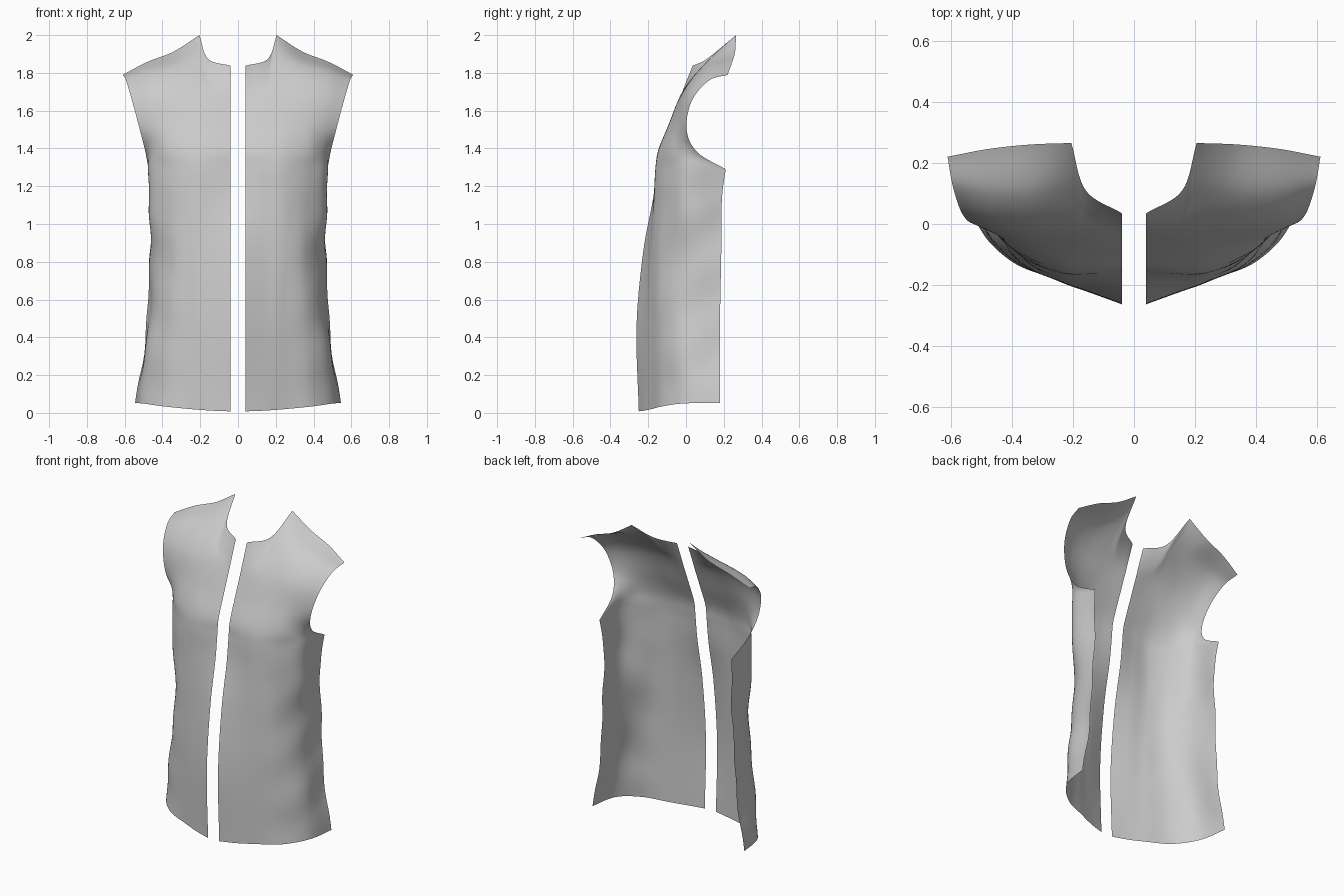
import bpy, math
from mathutils import Vector

if "Cube" in bpy.data.objects:
    bpy.data.objects.remove(bpy.data.objects["Cube"])

CENTRE_X = 0.04
# Body rows, hem to armpit: height, then plan points (x, y) from front edge to side seam
LOWER = [
    (0.00, -.25, .14, -.222, .25, -.182, .40, -.125, .505, -.01, .545, .18),
    (0.45, -.262, .14, -.225, .24, -.19, .37, -.125, .465, 0.0, .485, .18),
    (0.85, -.227, .14, -.20, .25, -.175, .36, -.12, .445, 0.0, .46, .187),
    (1.13, -.175, .14, -.172, .25, -.162, .37, -.105, .46, 0.0, .465, .19),
    (1.29, -.155, .14, -.162, .25, -.154, .38, -.09, .47, .01, .475, .21),
]
HEM_RISE = (.008, .012, .02, .035, .05, .052)
# Chest rows, armpit to neck and shoulder: (y, z) of front edge, then (x, y, z)
UPPER = [
    (-.142, 1.39, .14, -.147, 1.39, .25, -.138, 1.39, .38, -.09, 1.39, .455, -.02, 1.385, .49, .06, 1.38),
    (-.092, 1.52, .14, -.095, 1.52, .25, -.09, 1.52, .37, -.065, 1.52, .45, -.035, 1.51, .52, .003, 1.50),
    (-.035, 1.66, .14, -.03, 1.68, .23, -.012, 1.71, .36, -.01, 1.70, .47, .003, 1.68, .56, .03, 1.65),
    (.0, 1.75, .15, .03, 1.77, .213, .11, 1.86, .345, .10, 1.835, .48, .10, 1.80, .592, .12, 1.758),
    (.035, 1.838, .158, .11, 1.874, .205, .265, 2.0, .34, .26, 1.913, .48, .245, 1.858, .61, .22, 1.79),
]
ARMPIT = len(LOWER) - 1


def control_rows():
    rows = []
    for r in LOWER:
        fade = 1 - min(1, r[0] / 0.85)
        plan = [(CENTRE_X, r[1])] + [(r[i], r[i + 1]) for i in range(2, 12, 2)]
        rows.append([Vector((x, y, r[0] + h * fade)) for (x, y), h in zip(plan, HEM_RISE)])
    for r in UPPER:
        rows.append([Vector((CENTRE_X, r[0], r[1]))] +
                    [Vector(r[i:i + 3]) for i in range(2, 17, 3)])
    return rows


def spline(pts, n):
    """Catmull-Rom through pts with n steps per span."""
    p = [2 * pts[0] - pts[1]] + pts + [2 * pts[-1] - pts[-2]]
    out = []
    for i in range(1, len(p) - 2):
        a, b, c, d = p[i - 1:i + 3]
        for k in range(n):
            t = k / n
            out.append(0.5 * (2 * b + (c - a) * t + (2 * a - 5 * b + 4 * c - d) * t * t
                              + (3 * b - a - 3 * c + d) * t ** 3))
    return out + [pts[-1]]


def cornered(pts, n, corner):
    return spline(pts[:corner + 1], n)[:-1] + spline(pts[corner:], n)


def fold(p):
    """Soft diagonal drape folds, strongest toward the side."""
    side = max(0, min(1, (p.x - 0.25) / 0.2))
    height = max(0, min(1, (1.35 - p.z) / 0.3)) * min(1, p.z / 0.25 + 0.2)
    out = Vector((p.x, p.y - 0.2, 0)).normalized()
    wave = math.sin(15 * p.y + 7 * p.z) + 0.5 * math.sin(19 * p.z - 12 * p.y + 1)
    return p + out * 0.007 * side * height * wave


def panel_grid(nv=10, nu=9):
    rows = control_rows()
    cols = [list(c) for c in zip(*rows)]
    # the side edge turns sharply where the seam meets the armhole
    dense = [spline(c, nv) for c in cols[:-1]] + [cornered(cols[-1], nv, ARMPIT)]
    grid, last = [], len(dense[0]) - 1
    for j, row in enumerate(zip(*dense)):
        row = list(row)
        # the neck point sharpens toward the top edge
        w = max(0, 1 - (last - j) / nv) ** 2
        smooth, sharp = spline(row, nu), cornered(row, nu, 2)
        grid.append([fold(a.lerp(b, w)) for a, b in zip(smooth, sharp)])
    return grid


def make_panel(name, sign):
    grid = panel_grid()
    w = len(grid[0])
    verts = [(sign * p.x, p.y, p.z) for row in grid for p in row]
    faces = []
    for j in range(len(grid) - 1):
        for i in range(w - 1):
            a = j * w + i
            f = (a, a + 1, a + w + 1, a + w)
            faces.append(f if sign > 0 else f[::-1])
    mesh = bpy.data.meshes.new(name)
    mesh.from_pydata(verts, [], faces)
    mesh.shade_smooth()
    bpy.context.collection.objects.link(bpy.data.objects.new(name, mesh))


# Two mirrored front panels of a sleeveless garment
make_panel("front_panel_right", 1)
make_panel("front_panel_left", -1)
